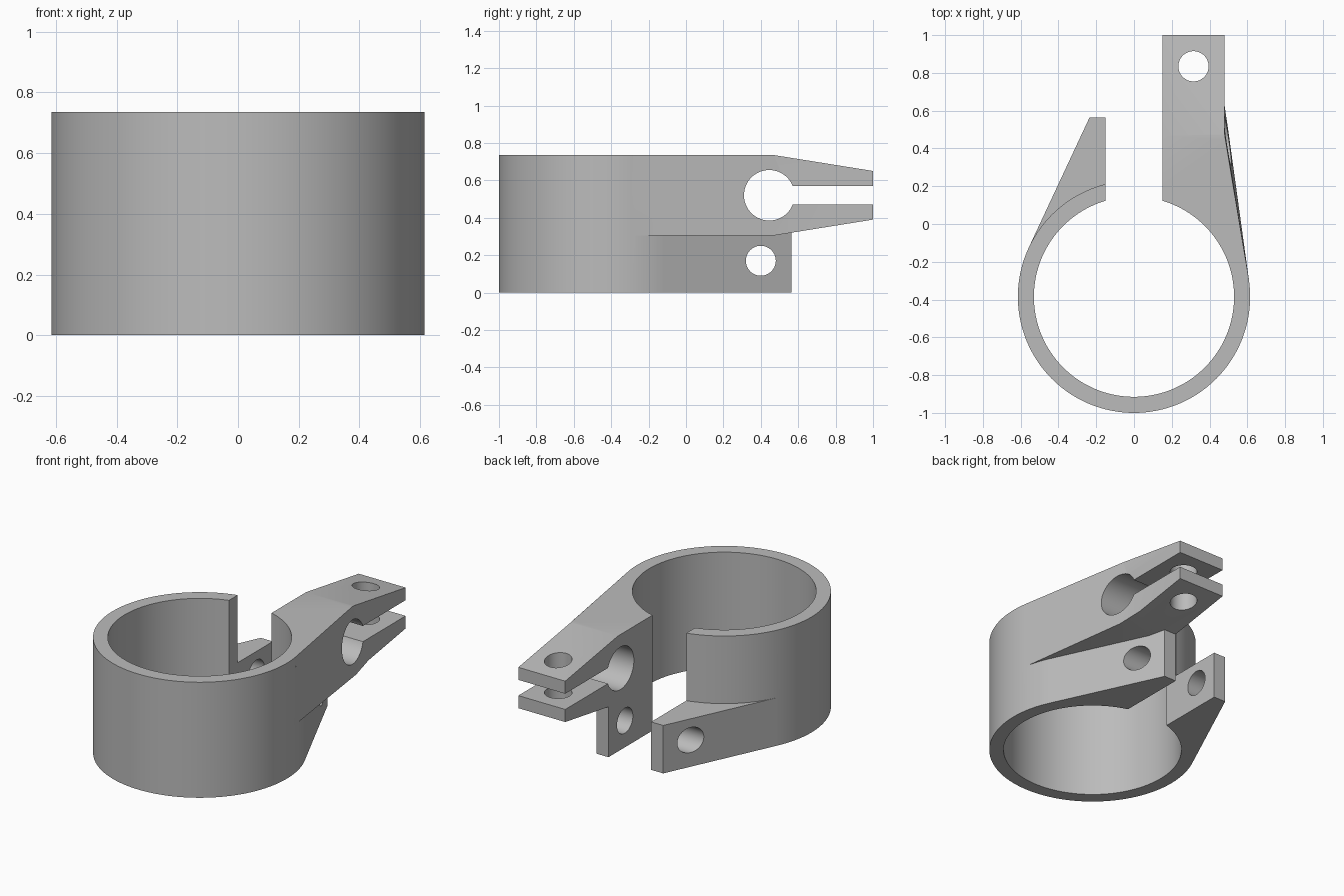
import bpy, bmesh, math
from mathutils import Vector

if "Cube" in bpy.data.objects:
    bpy.data.objects.remove(bpy.data.objects["Cube"], do_unlink=True)

RING = Vector((0, -0.385))
OUTER, BORE, HEIGHT = 0.615, 0.53, 0.735

grey = bpy.data.materials.new("plain_grey")
grey.use_nodes = True
colour = (0.5, 0.5, 0.5, 1)
grey.diffuse_color = colour
grey.node_tree.nodes["Principled BSDF"].inputs["Base Color"].default_value = colour


def loft(name, lower, upper):
    """Closed solid between two matching loops."""
    bm = bmesh.new()
    a = [bm.verts.new(p) for p in lower]
    b = [bm.verts.new(p) for p in upper]
    bm.faces.new(a[::-1])
    bm.faces.new(b)
    n = len(a)
    for i in range(n):
        j = (i + 1) % n
        bm.faces.new((a[i], a[j], b[j], b[i]))
    bmesh.ops.recalc_face_normals(bm, faces=bm.faces[:])
    mesh = bpy.data.meshes.new(name)
    bm.to_mesh(mesh)
    bm.free()
    mesh.materials.append(grey)
    obj = bpy.data.objects.new(name, mesh)
    bpy.context.collection.objects.link(obj)
    return obj


def prism(name, points, lo, hi, axis="z"):
    """Extrude a plan (x, y) along z, or a side profile (y, z) along x."""
    def place(p, t):
        return (p[0], p[1], t) if axis == "z" else (t, p[0], p[1])
    return loft(name, [place(p, lo) for p in points], [place(p, hi) for p in points])


def circle(centre, r, n=64):
    return [(centre[0] + r * math.cos(math.tau * i / n),
             centre[1] + r * math.sin(math.tau * i / n)) for i in range(n)]


def rect(x0, y0, x1, y1):
    return [(x0, y0), (x1, y0), (x1, y1), (x0, y1)]


def tangent(corner):
    """Point where a line from the corner touches the ring on its +x side."""
    d = Vector(corner) - RING
    angle = math.atan2(d.y, d.x) - math.acos(OUTER / d.length)
    return (RING.x + OUTER * math.cos(angle), RING.y + OUTER * math.sin(angle))


def combine(target, tool, operation):
    mod = target.modifiers.new(operation, "BOOLEAN")
    mod.operation, mod.solver, mod.object = operation, "EXACT", tool
    bpy.context.view_layer.objects.active = target
    bpy.ops.object.modifier_apply(modifier=mod.name)
    bpy.data.objects.remove(tool, do_unlink=True)


# Ring
clamp = prism("clamp_body", circle(RING, OUTER, 128), 0, HEIGHT)

# Pair of lower bolt ears
corner = (0.235, 0.565)
ear = [(0.05, RING.y), tangent(corner), corner, (0.05, corner[1])]
for side, top in ((1, 0.35), (-1, 0.305)):
    combine(clamp, prism("bolt_ear", [(side * x, y) for x, y in ear], 0, top), "UNION")


# Upper lug: slightly drafted plan trimmed to a tapered side profile
def lug_plan(y, z):
    bend = (0.48, y)
    plan = [(0.05, RING.y), tangent(bend), bend, (0.48, 1.1), (0.05, 1.1)]
    return [(px, py, z) for px, py in plan]


lug = loft("lug", lug_plan(0.64, 0.29), lug_plan(0.47, 0.75))
profile = [(-1.1, 0.305), (0.47, 0.305), (1, 0.39), (1, 0.65), (0.47, HEIGHT), (-1.1, HEIGHT)]
combine(lug, prism("lug_profile", profile, -1, 1, "x"), "INTERSECT")
combine(clamp, lug, "UNION")

# Bore, split, cross hole, lug slot and bolt holes
cutters = [
    prism("bore", circle(RING, BORE, 128), -0.1, 1),
    prism("split", rect(-0.15, RING.y, 0.15, 1.2), -0.1, 1),
    prism("cross_hole", circle((0.445, 0.52), 0.135), 0, 1, "x"),
    prism("lug_slot", rect(0.445, 0.47, 1.2, 0.57), 0, 1, "x"),
    prism("ear_bolt_hole", circle((0.4, 0.17), 0.08), -1, 1, "x"),
    prism("lug_bolt_hole", circle((0.315, 0.835), 0.08), -0.1, 1),
]
for cutter in cutters:
    combine(clamp, cutter, "DIFFERENCE")

# Smooth the curved walls, keep the machined edges crisp
bpy.ops.object.select_all(action="DESELECT")
clamp.select_set(True)
bpy.context.view_layer.objects.active = clamp
bpy.ops.object.shade_smooth_by_angle(angle=math.radians(20))
